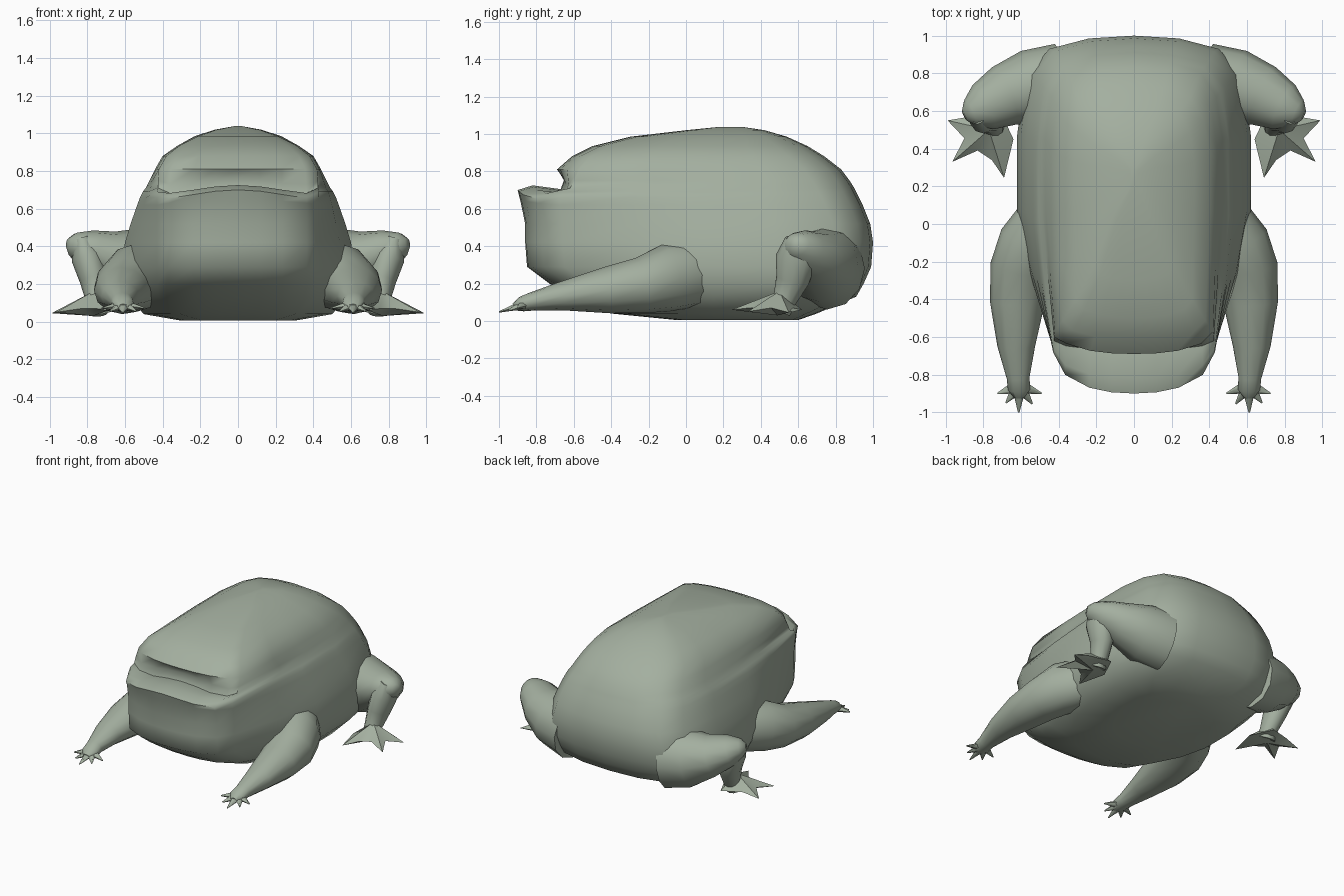
import bpy, bmesh, math
from mathutils import Vector

skin = bpy.data.materials.new("grey green skin")
skin.diffuse_color = (0.37, 0.43, 0.35, 1)


def finish(name, bm, angle=60):
    bmesh.ops.recalc_face_normals(bm, faces=bm.faces)
    me = bpy.data.meshes.new(name)
    bm.to_mesh(me)
    bm.free()
    me.materials.append(skin)
    ob = bpy.data.objects.new(name, me)
    bpy.context.collection.objects.link(ob)
    bpy.ops.object.select_all(action='DESELECT')
    ob.select_set(True)
    bpy.context.view_layer.objects.active = ob
    bpy.ops.object.shade_smooth_by_angle(angle=math.radians(angle))
    return ob


def loft(bm, rings):
    vs = [[bm.verts.new(p) for p in r] for r in rings]
    n = len(vs[0])
    for a, b in zip(vs, vs[1:]):
        for i in range(n):
            j = (i + 1) % n
            bm.faces.new((a[i], a[j], b[j], b[i]))
    bm.faces.new(vs[0])
    bm.faces.new(vs[-1])


def tube(bm, side, stations, n=12):
    """Limb through (centre, radius across, radius up) stations."""
    rings = []
    for k, (c, ra, rb) in enumerate(stations):
        p = Vector(stations[max(k - 1, 0)][0])
        q = Vector(stations[min(k + 1, len(stations) - 1)][0])
        d = (q - p).normalized()
        u = Vector((0, 0, 1)) if abs(d.z) < 0.8 else Vector((1, 0, 0))
        a = d.cross(u).normalized()
        b = a.cross(d)
        ring = []
        for i in range(n):
            t = 2 * math.pi * i / n
            v = Vector(c) + a * ra * math.cos(t) + b * rb * math.sin(t)
            ring.append((v.x * side, v.y, v.z))
        rings.append(ring)
    loft(bm, rings)


# Body: horizontal slices (side z, front z, front y, back y, front width, mid width, corner depth)
slices = [
    (0.005, 0.005, -0.05, 0.60, 0.22, 0.30, 0.22),
    (0.04, 0.04, -0.40, 0.70, 0.36, 0.50, 0.22),
    (0.13, 0.13, -0.62, 0.91, 0.42, 0.58, 0.22),
    (0.20, 0.20, -0.73, 0.95, 0.43, 0.61, 0.20),
    (0.29, 0.29, -0.85, 0.99, 0.43, 0.62, 0.20),
    (0.42, 0.42, -0.86, 1.00, 0.43, 0.60, 0.20),
    (0.52, 0.52, -0.86, 0.985, 0.43, 0.57, 0.20),
    (0.62, 0.64, -0.885, 0.945, 0.43, 0.535, 0.21),
    (0.66, 0.70, -0.90, 0.925, 0.43, 0.52, 0.22),   # lower lip
    (0.69, 0.725, -0.82, 0.91, 0.43, 0.505, 0.16),
    (0.71, 0.705, -0.67, 0.90, 0.425, 0.49, 0.05),  # mouth crease
    (0.75, 0.76, -0.65, 0.875, 0.425, 0.47, 0.05),
    (0.81, 0.81, -0.69, 0.83, 0.42, 0.44, 0.12),    # upper lip
    (0.88, 0.88, -0.61, 0.74, 0.38, 0.40, 0.10),
    (0.935, 0.935, -0.50, 0.65, 0.31, 0.32, 0.12),
    (0.985, 0.985, -0.30, 0.54, 0.21, 0.23, 0.14),
    (1.02, 1.02, 0.00, 0.42, 0.11, 0.12, 0.15),
    (1.038, 1.038, 0.18, 0.30, 0.02, 0.02, 0.15)]
rings = []
for z, zf, f, b, wf, wm, k in slices:
    L = b - f
    s = min(1, L / 1.4)
    k *= s
    droop = 0.05 if 0.62 < z < 0.8 else 0
    half = [(0, f, zf), (0.28 * wf, f + 0.03 * k, zf - 0.15 * droop),
            (0.55 * wf, f + 0.14 * k, zf - 0.5 * droop),
            (0.85 * wf, f + 0.45 * k, (zf - droop + z) / 2),
            (wf, f + k, z),
            (wf + 0.65 * (wm - wf), f + 0.32 * L, z),
            (wm, f + 0.5 * L, z), (wm, f + 0.72 * L, z),
            (0.93 * wm, b - 0.20 * s, z), (0.75 * wm, b - 0.07 * s, z),
            (0.4 * wm, b - 0.015 * s, z), (0, b, z)]
    rings.append(half + [(-x, y, h) for x, y, h in half[-2:0:-1]])
bm = bmesh.new()
loft(bm, rings)
finish("body", bm)

for side, word in ((1, "left"), (-1, "right")):
    # Front leg with splayed fingers
    bm = bmesh.new()
    tube(bm, side, [((0.46, 0.06, 0.25), 0.14, 0.17), ((0.55, -0.10, 0.23), 0.17, 0.18),
                    ((0.60, -0.24, 0.19), 0.165, 0.15), ((0.62, -0.42, 0.165), 0.145, 0.125),
                    ((0.625, -0.65, 0.135), 0.10, 0.08), ((0.615, -0.82, 0.105), 0.06, 0.05),
                    ((0.61, -0.88, 0.09), 0.06, 0.04), ((0.61, -0.92, 0.075), 0.03, 0.02)])
    for tip in ((0.49, -0.90, 0.07), (0.54, -0.955, 0.055), (0.612, -1.0, 0.048),
                (0.68, -0.95, 0.055), (0.725, -0.90, 0.07)):
        tube(bm, side, [((0.61, -0.86, 0.09), 0.04, 0.03), (tip, 0.004, 0.004)], 6)
    finish("front_leg_" + word, bm)

    # Folded thigh and shin
    bm = bmesh.new()
    tube(bm, side, [((0.38, 0.76, 0.28), 0.20, 0.22), ((0.55, 0.725, 0.30), 0.20, 0.20),
                    ((0.69, 0.68, 0.34), 0.165, 0.145), ((0.80, 0.62, 0.385), 0.13, 0.105),
                    ((0.87, 0.59, 0.41), 0.075, 0.065), ((0.90, 0.575, 0.415), 0.03, 0.03)])
    tube(bm, side, [((0.83, 0.60, 0.44), 0.07, 0.05), ((0.80, 0.59, 0.34), 0.11, 0.085),
                    ((0.765, 0.57, 0.22), 0.09, 0.075), ((0.75, 0.53, 0.12), 0.065, 0.06),
                    ((0.75, 0.50, 0.05), 0.06, 0.06)])
    finish("hind_leg_" + word, bm)

    # Webbed hind foot: pointed fan rising to the ankle
    fan = [(0.64, 0.45, 0.06), (0.69, 0.245, 0.06), (0.755, 0.34, 0.07), (0.83, 0.39, 0.07),
           (0.965, 0.33, 0.05), (0.90, 0.455, 0.07), (0.99, 0.55, 0.045),
           (0.87, 0.57, 0.07), (0.72, 0.62, 0.06)]
    bm = bmesh.new()
    rim = [bm.verts.new((x * side, y, z)) for x, y, z in fan]
    for peak in ((0.77, 0.50, 0.16), (0.77, 0.49, 0.03)):
        c = bm.verts.new((peak[0] * side, peak[1], peak[2]))
        for i in range(len(rim)):
            bm.faces.new((rim[i], rim[(i + 1) % len(rim)], c))
    finish("hind_foot_" + word, bm, 40)
